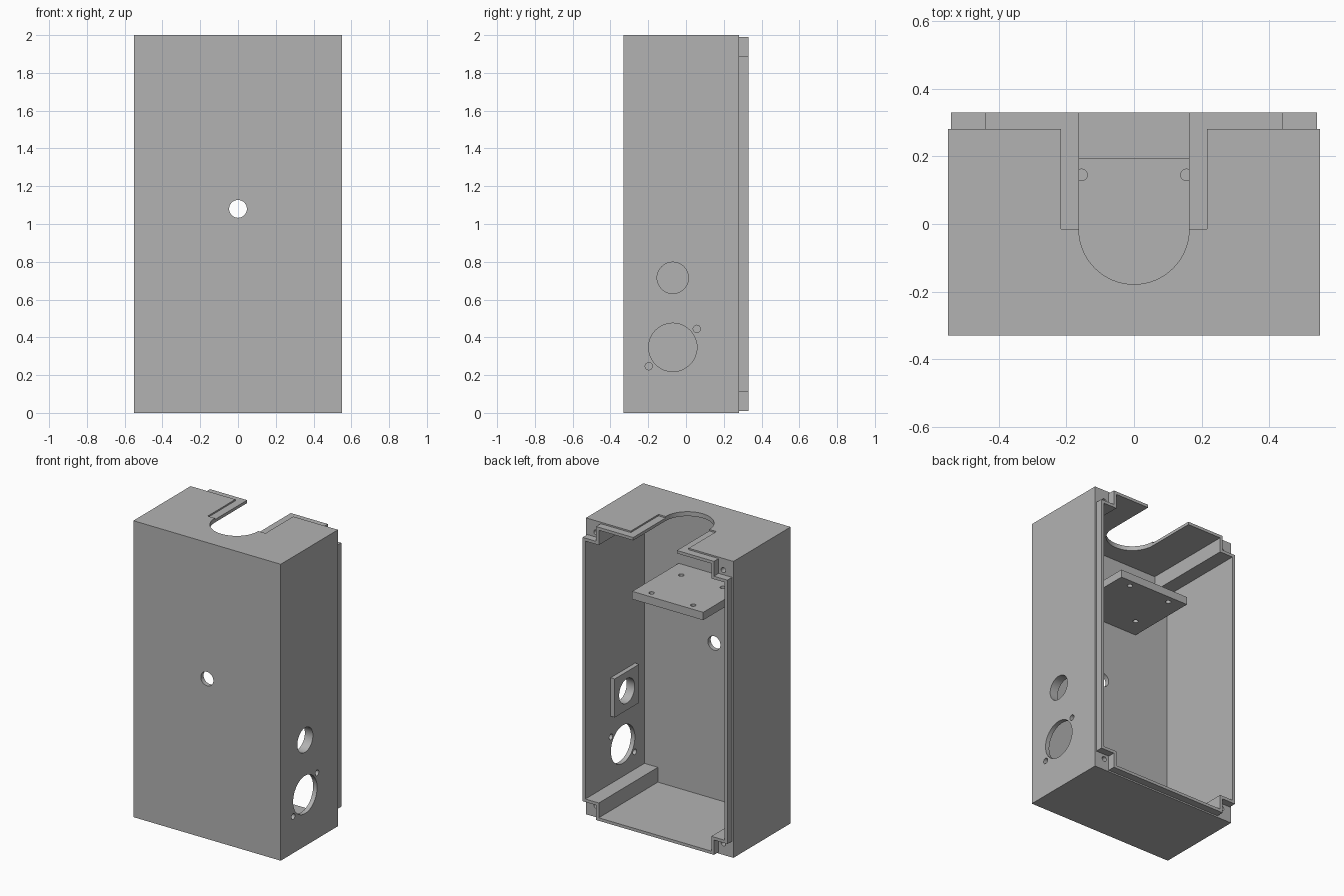
import bpy, bmesh, math
from mathutils import Matrix, Vector

cube = bpy.data.objects.get("Cube")
if cube:
    bpy.data.objects.remove(cube, do_unlink=True)

grey = bpy.data.materials.new("light_grey")
grey.use_nodes = True
colour = (0.45, 0.45, 0.45, 1)
grey.diffuse_color = colour
grey.node_tree.nodes["Principled BSDF"].inputs["Base Color"].default_value = colour

W, H, FRONT, BACK, RIM = 0.55, 2.0, -0.33, 0.28, 0.33
WALL, INSET = 0.03, 0.01
MID = H / 2


def finish(name, bm):
    bmesh.ops.recalc_face_normals(bm, faces=bm.faces)
    mesh = bpy.data.meshes.new(name)
    bm.to_mesh(mesh)
    bm.free()
    mesh.materials.append(grey)
    obj = bpy.data.objects.new(name, mesh)
    bpy.context.collection.objects.link(obj)
    return obj


def prism(name, points, direction):
    """Extrude a planar polygon along a direction."""
    bm = bmesh.new()
    face = bm.faces.new([bm.verts.new(p) for p in points])
    new = bmesh.ops.extrude_face_region(bm, geom=[face])["geom"]
    verts = [g for g in new if isinstance(g, bmesh.types.BMVert)]
    bmesh.ops.translate(bm, verts=verts, vec=Vector(direction))
    return finish(name, bm)


def box(name, x0, x1, y0, y1, z0, z1):
    pts = [(x0, y0, z0), (x1, y0, z0), (x1, y1, z0), (x0, y1, z0)]
    return prism(name, pts, (0, 0, z1 - z0))


def hole(axis, centre, r, length):
    bm = bmesh.new()
    turn = Vector((0, 0, 1)).rotation_difference(Vector(axis)).to_matrix().to_4x4()
    bmesh.ops.create_cone(bm, cap_ends=True, segments=48, radius1=r, radius2=r,
                          depth=length, matrix=Matrix.Translation(centre) @ turn)
    return finish("hole_cutter", bm)


def cut(obj, cutters):
    """Subtract every cutter from the object, then discard the cutters."""
    for c in cutters:
        c.hide_render = True
        mod = obj.modifiers.new("cut", "BOOLEAN")
        mod.operation, mod.solver, mod.object = "DIFFERENCE", "EXACT", c
    graph = bpy.context.evaluated_depsgraph_get()
    mesh = bpy.data.meshes.new_from_object(obj.evaluated_get(graph))
    obj.modifiers.clear()
    obj.data = mesh
    for c in cutters:
        bpy.data.objects.remove(c, do_unlink=True)


def stepped(inset, notch, y):
    """Rectangle with square notches at the corners, around the screw posts."""
    a, b = W - inset, MID - inset
    c, d = W - notch, MID - notch
    quarter = [(a, d), (c, d), (c, b)]
    pts = []
    for sx, sz in ((1, 1), (-1, 1), (-1, -1), (1, -1)):
        part = [(sx * x, y, MID + sz * z) for x, z in quarter]
        pts += part if sx * sz > 0 else part[::-1]
    return pts


def cavity():
    return prism("cavity_cutter", stepped(WALL, 0.13, FRONT + WALL), (0, 1, 0))


def cable_slot():
    """U-shaped opening through the top."""
    r, y0, z0 = 0.163, -0.015, H - 0.1
    pts = [(r, 0.5, z0), (-r, 0.5, z0)]
    for i in range(33):
        a = math.pi * (1 + i / 32)
        pts.append((r * math.cos(a), y0 + r * math.sin(a), z0))
    return prism("slot_cutter", pts, (0, 0, 0.3))


# Enclosure with corner screw posts and all openings
body = box("enclosure", -W, W, FRONT, BACK, 0, H)
cutters = [cavity(), cable_slot(),
           box("ledge_cutter", -0.216, 0.216, -0.015, 0.5, H - INSET, H + 0.1),
           hole((0, 1, 0), (0, FRONT, 1.08), 0.047, 0.2)]
side_holes = [(-0.07, 0.715, 0.083), (-0.07, 0.347, 0.128),
              (0.057, 0.445, 0.019), (-0.197, 0.247, 0.019)]
for y, z, r in side_holes:
    cutters.append(hole((1, 0, 0), (W, y, z), r, 0.2))
for x in (-0.475, 0.475):
    for z in (0.078, H - 0.078):
        cutters.append(hole((0, 1, 0), (x, BACK, z), 0.017, 0.3))
cut(body, cutters)

# Tongue around the open back
rim = prism("rim_tongue", stepped(INSET, 0.11, BACK), (0, RIM - BACK, 0))
cut(rim, [cavity(), cable_slot()])

# Shelf fixed to the front wall
shelf = box("shelf", -0.265, 0.265, FRONT + WALL / 2, 0.195, 1.495, 1.548)
cut(shelf, [hole((0, 0, 1), (x, y, 1.52), 0.017, 0.2)
            for x in (-0.155, 0.155) for y in (-0.17, 0.145)])

# Square boss behind the upper side opening
boss = box("socket_boss", W - 0.06, W - WALL / 2, -0.2, 0.06, 0.585, 0.845)
cut(boss, [hole((1, 0, 0), (W, -0.07, 0.715), 0.083, 0.4)])

for obj in (body, rim, shelf, boss):
    bpy.ops.object.select_all(action="DESELECT")
    obj.select_set(True)
    bpy.context.view_layer.objects.active = obj
    bpy.ops.object.shade_smooth_by_angle(angle=math.radians(30))
